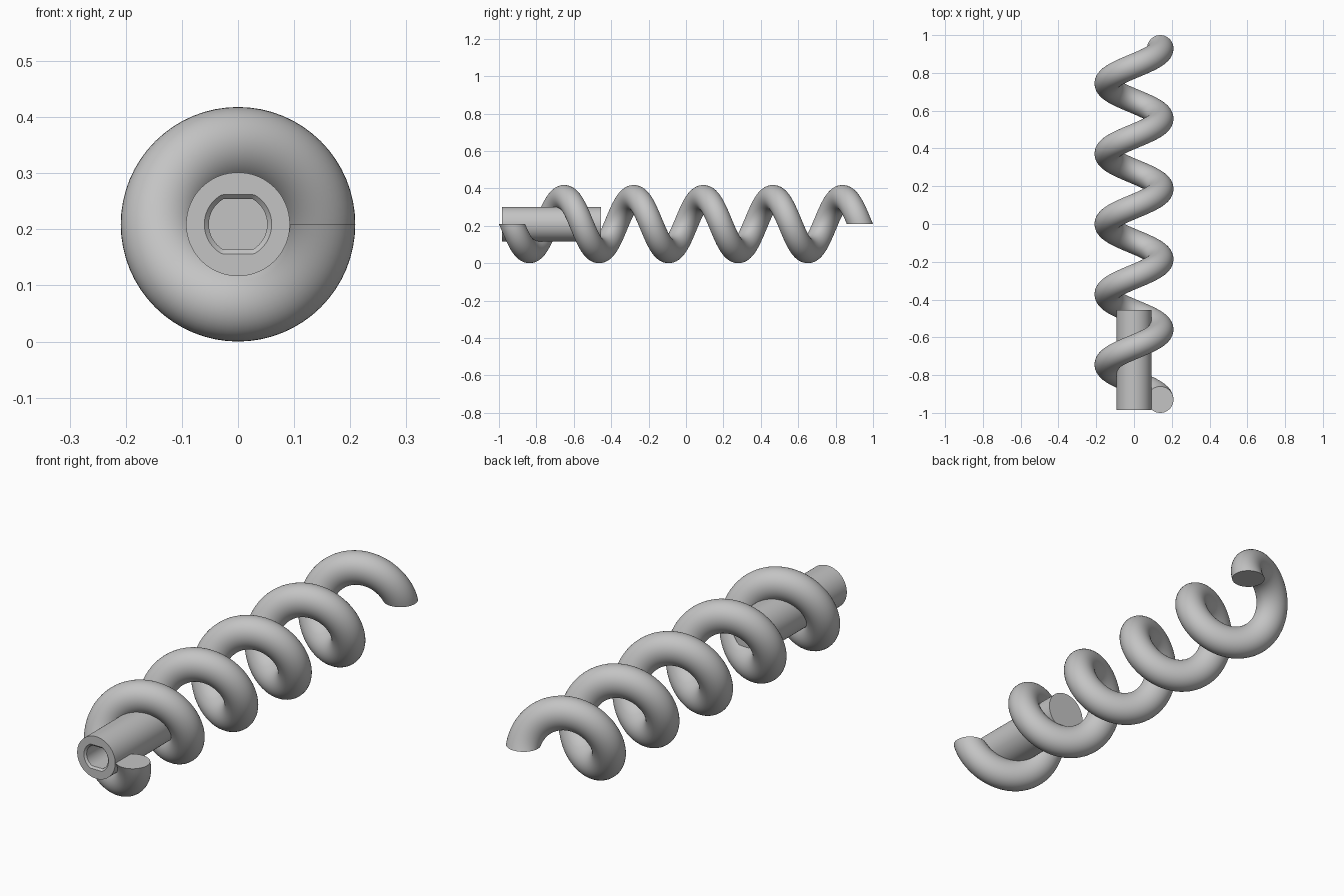
import bpy
import bmesh
from math import sin, cos, pi, radians

if "Cube" in bpy.data.objects:
    bpy.data.objects.remove(bpy.data.objects["Cube"], do_unlink=True)

AXIS_Z = 0.209        # height of the screw axis
COIL_RADIUS = 0.139   # axis to tube centre
TUBE_RADIUS = 0.07
TURNS = 5
HALF_LENGTH = 0.93    # tube centre at each end of the coil

grey = bpy.data.materials.new("plain grey")
grey.use_nodes = True
colour = (0.55, 0.55, 0.55, 1)
grey.diffuse_color = colour
grey.node_tree.nodes["Principled BSDF"].inputs["Base Color"].default_value = colour


def loft(name, rings):
    """Skin a list of equal-sized point rings and cap both ends."""
    bm = bmesh.new()
    loops = [[bm.verts.new(p) for p in ring] for ring in rings]
    for a, b in zip(loops, loops[1:]):
        for i in range(len(a)):
            j = (i + 1) % len(a)
            bm.faces.new((a[i], a[j], b[j], b[i]))
    bm.faces.new(loops[0])
    bm.faces.new(loops[-1])
    bmesh.ops.recalc_face_normals(bm, faces=bm.faces)
    mesh = bpy.data.meshes.new(name)
    bm.to_mesh(mesh)
    bm.free()
    mesh.materials.append(grey)
    obj = bpy.data.objects.new(name, mesh)
    bpy.context.collection.objects.link(obj)
    bpy.ops.object.select_all(action="DESELECT")
    obj.select_set(True)
    bpy.context.view_layer.objects.active = obj
    bpy.ops.object.shade_smooth_by_angle(angle=radians(30))
    return obj


def coil_ring(t, sides=40):
    """Round section lying in the plane through the axis at turn angle t."""
    y = -HALF_LENGTH + 2 * HALF_LENGTH * t / (TURNS * 2 * pi)
    ring = []
    for i in range(sides):
        a = 2 * pi * i / sides
        r = COIL_RADIUS + TUBE_RADIUS * cos(a)
        ring.append((r * cos(t), y + TUBE_RADIUS * sin(a), AXIS_Z - r * sin(t)))
    return ring


def shaft_ring(y, radius, flat=None, sides=72):
    """Circle about the axis, optionally cut by flats above and below."""
    flat = flat or radius
    ring = []
    for i in range(sides):
        a = 2 * pi * i / sides
        z = max(-flat, min(flat, radius * sin(a)))
        ring.append((radius * cos(a), y, AXIS_Z + z))
    return ring


# Helical blade with flat ends
steps = TURNS * 64
loft("spiral_coil", [coil_ring(TURNS * 2 * pi * i / steps) for i in range(steps + 1)])

# Hub with a chamfered, double-flatted blind socket in its front
loft("drive_hub", [
    shaft_ring(-0.455, 0.0925),
    shaft_ring(-0.985, 0.0925),
    shaft_ring(-0.985, 0.06, 0.053),
    shaft_ring(-0.977, 0.052, 0.045),
    shaft_ring(-0.7, 0.052, 0.045),
])
